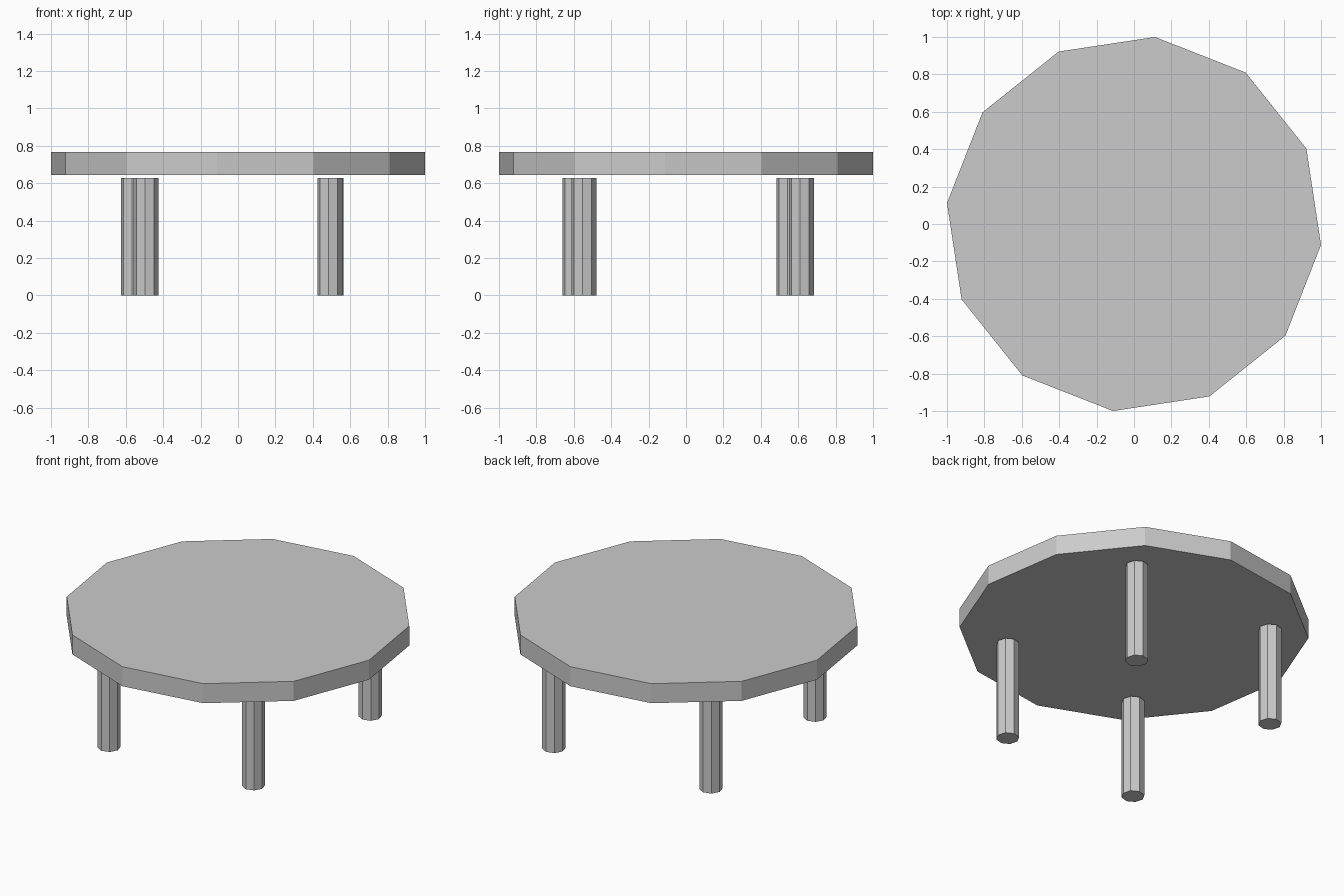
import bpy
import math

if "Cube" in bpy.data.objects:
    bpy.data.objects.remove(bpy.data.objects["Cube"])

TURN = math.radians(-6.4)  # the whole table is slightly turned about z


def prism(name, sides, radius, x, y, z0, z1):
    bpy.ops.mesh.primitive_cylinder_add(
        vertices=sides, radius=radius, depth=z1 - z0,
        location=(x, y, (z0 + z1) / 2), rotation=(0, 0, TURN))
    obj = bpy.context.object
    obj.name = name
    return obj


# Twelve-sided table top
prism("table_top", 12, 1.006, 0, 0, 0.643, 0.767)

# Eight-sided legs, standing just short of the top
legs = {
    "front_left_leg": (-0.491, -0.594),
    "front_right_leg": (0.491, -0.546),
    "back_left_leg": (-0.56, 0.55),
    "back_right_leg": (0.497, 0.617),
}
for name, (x, y) in legs.items():
    prism(name, 8, 0.067, x, y, 0, 0.628)
